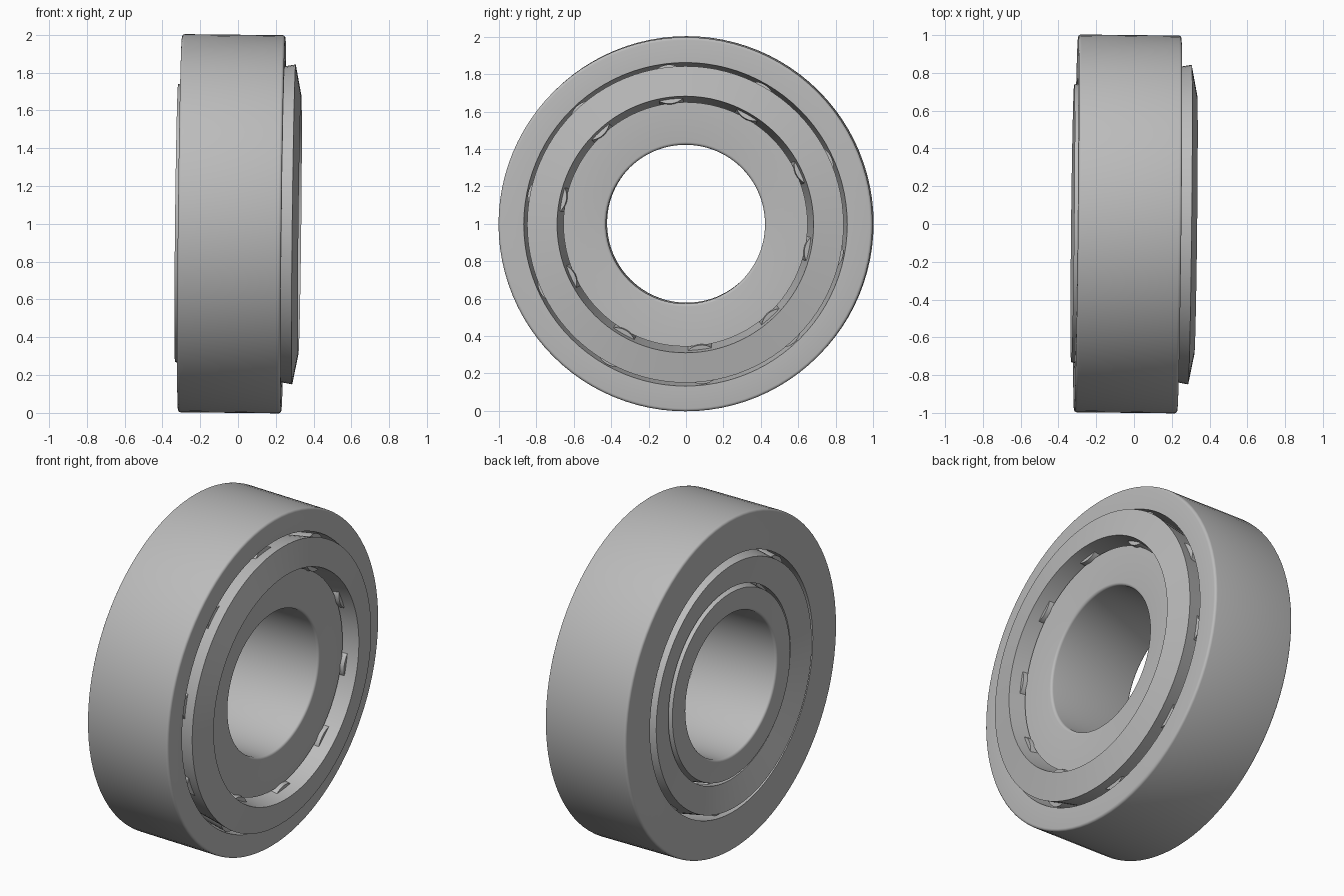
import bpy
import math
from mathutils import Matrix, Vector

cube = bpy.data.objects.get("Cube")
if cube:
    bpy.data.objects.remove(cube, do_unlink=True)

# Single plain steel colour
steel = bpy.data.materials.new("steel_grey")
steel.use_nodes = True
GREY = (0.5, 0.5, 0.5, 1)
steel.diffuse_color = GREY
steel.node_tree.nodes["Principled BSDF"].inputs["Base Color"].default_value = GREY

SEGMENTS = 96
ROLLERS = 10
PHASE = math.radians(24.6)

# The bearing axis runs along x with a very slight lean
lean = Vector((1, 0, 0)).rotation_difference(Vector((1, -0.011, -0.011)))
PLACE = Matrix.Translation((0, 0, 1)) @ lean.to_matrix().to_4x4()


def finish(obj):
    obj.data.materials.append(steel)
    bpy.ops.object.select_all(action='DESELECT')
    obj.select_set(True)
    bpy.context.view_layer.objects.active = obj
    bpy.ops.object.shade_smooth_by_angle(angle=math.radians(35))


def ring(name, profile):
    """Revolve a closed (x, radius) profile about the x axis."""
    n = len(profile)
    verts, faces = [], []
    for i in range(SEGMENTS):
        a = 2 * math.pi * i / SEGMENTS
        verts += [(x, r * math.cos(a), r * math.sin(a)) for x, r in profile]
        j = (i + 1) % SEGMENTS
        for k in range(n):
            m = (k + 1) % n
            faces.append((i * n + k, i * n + m, j * n + m, j * n + k))
    mesh = bpy.data.meshes.new(name)
    mesh.from_pydata(verts, [], faces)
    obj = bpy.data.objects.new(name, mesh)
    bpy.context.collection.objects.link(obj)
    obj.matrix_world = PLACE
    finish(obj)


def fillet(x, r, sx, sr, size=0.015, steps=4):
    """Rounded corner at (x, r); sx and sr point outwards from the body."""
    pts = []
    for i in range(steps + 1):
        a = math.pi / 2 * i / steps
        pts.append((x - sx * size * (1 - math.cos(a)),
                    r - sr * size * (1 - math.sin(a))))
    return pts


X0, X1 = -0.307, 0.24

# Outer ring: rounded rim, tapered raceway inside
ring("outer_ring", [(X0, 0.77), (X1, 0.865)]
     + fillet(X1, 1.0, 1, 1) + fillet(X0, 1.0, -1, 1)[::-1])

# Inner ring: tapered raceway outside, rounded bore
ring("inner_ring", fillet(X0, 0.425, -1, -1)
     + fillet(X1, 0.425, 1, -1)[::-1] + [(X1, 0.653), (X0, 0.557)][:2])

# Tapered cage with ends square to its slope
ring("cage", [(-0.325, 0.735), (-0.294, 0.577), (0.327, 0.686), (0.296, 0.846)])

# Rollers bulging through both sides of the cage
slope = math.radians(10)
for i in range(ROLLERS):
    bpy.ops.mesh.primitive_cylinder_add(vertices=40, radius=0.106, depth=0.5)
    roller = bpy.context.object
    roller.name = f"roller_{i + 1}"
    roller.matrix_world = (PLACE @ Matrix.Rotation(PHASE + i * 2 * math.pi / ROLLERS, 4, 'X')
                           @ Matrix.Translation((0, 0.711, 0))
                           @ Matrix.Rotation(slope, 4, 'Z')
                           @ Matrix.Rotation(math.pi / 2, 4, 'Y'))
    finish(roller)
